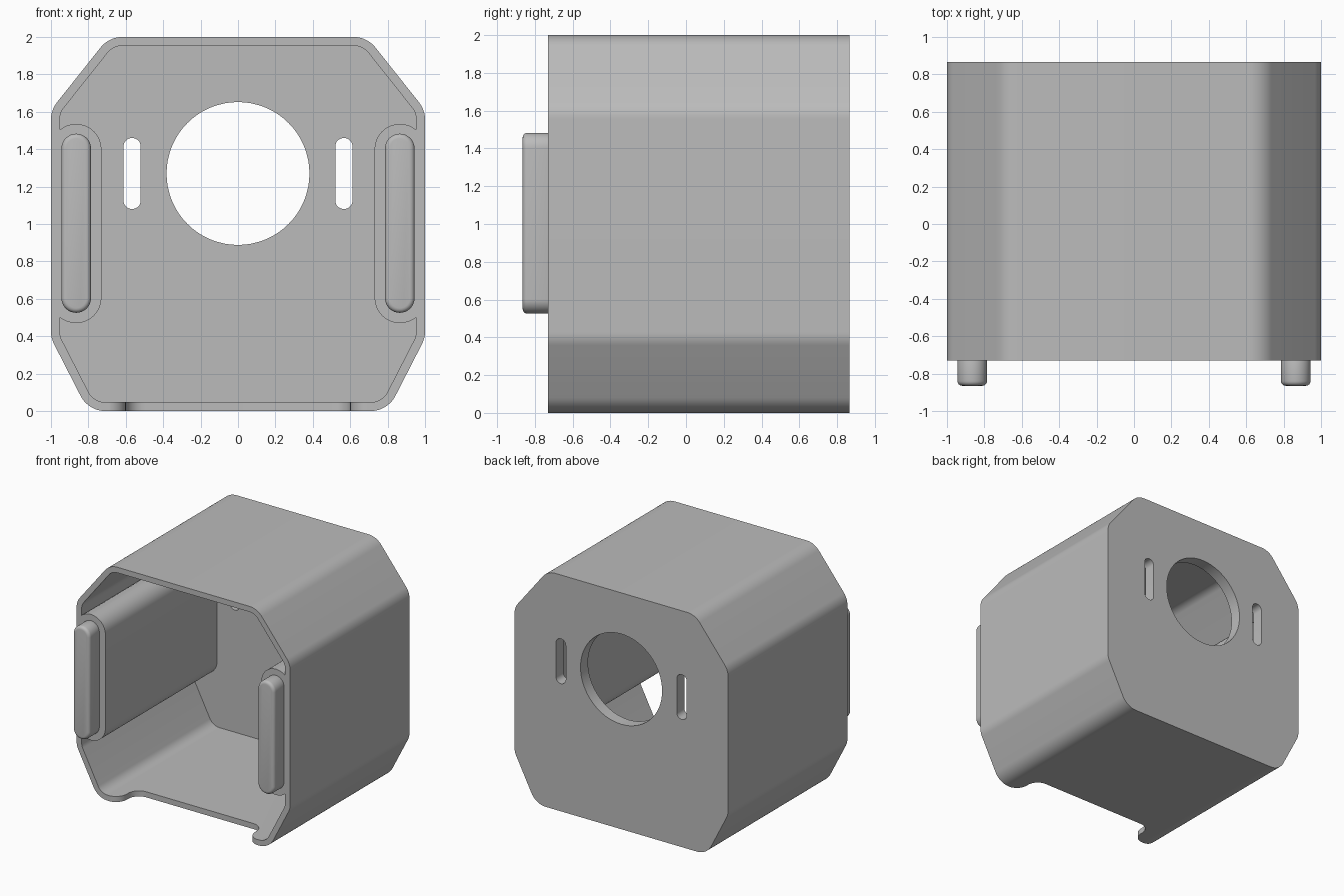
import bpy, bmesh, math
from mathutils import Vector

cube = bpy.data.objects.get("Cube")
if cube:
    bpy.data.objects.remove(cube, do_unlink=True)

FRONT, BACK, TIP = -0.73, 0.865, -0.865
WALL, FLOOR = 0.047, 0.1

grey = bpy.data.materials.new("plain grey")
grey.use_nodes = True
grey.diffuse_color = (0.5, 0.5, 0.5, 1)
grey.node_tree.nodes["Principled BSDF"].inputs["Base Color"].default_value = (0.5, 0.5, 0.5, 1)


def rounded(corners, radius, steps=10):
    """Polygon outline with every corner filleted."""
    pts = [Vector(c) for c in corners]
    out = []
    for i, p in enumerate(pts):
        a = (pts[i - 1] - p).normalized()
        b = (pts[(i + 1) % len(pts)] - p).normalized()
        half = a.angle(b) / 2
        mid = p + (a + b).normalized() * (radius / math.sin(half))
        start = p + a * (radius / math.tan(half)) - mid
        end = p + b * (radius / math.tan(half)) - mid
        sweep = start.angle_signed(end)
        for k in range(steps + 1):
            t = -sweep * k / steps
            c, s = math.cos(t), math.sin(t)
            out.append(mid + Vector((c * start.x - s * start.y, s * start.x + c * start.y)))
    return out


def inset(corners, dist):
    """Move every side of a counter-clockwise polygon inward."""
    pts = [Vector(c) for c in corners]
    out = []
    for i, p in enumerate(pts):
        a = (p - pts[i - 1]).normalized()
        b = (pts[(i + 1) % len(pts)] - p).normalized()
        n = Vector((-a.y, a.x)) + Vector((-b.y, b.x))
        out.append(p + n * (2 * dist / n.length_squared))
    return out


def stadium(x, z0, z1, r, steps=16):
    """Upright slot outline; z0 and z1 are its extreme ends."""
    out = []
    for cz, a0 in ((z1 - r, 0), (z0 + r, math.pi)):
        for k in range(steps + 1):
            t = a0 + math.pi * k / steps
            out.append(Vector((x + r * math.cos(t), cz + r * math.sin(t))))
    return out


def prism(name, outline, lo, hi, axis="Y"):
    """Extrude an outline along Y (outline in xz) or Z (outline in xy)."""
    bm = bmesh.new()
    rings = [[bm.verts.new((p.x, h, p.y) if axis == "Y" else (p.x, p.y, h)) for p in outline]
             for h in (lo, hi)]
    for ring in rings:
        bm.faces.new(ring)
    n = len(outline)
    for i in range(n):
        j = (i + 1) % n
        bm.faces.new((rings[0][i], rings[0][j], rings[1][j], rings[1][i]))
    bmesh.ops.recalc_face_normals(bm, faces=bm.faces)
    mesh = bpy.data.meshes.new(name)
    bm.to_mesh(mesh)
    bm.free()
    mesh.materials.append(grey)
    obj = bpy.data.objects.new(name, mesh)
    bpy.context.collection.objects.link(obj)
    return obj


def activate(obj):
    bpy.ops.object.select_all(action="DESELECT")
    obj.select_set(True)
    bpy.context.view_layer.objects.active = obj


def cut(target, cutter):
    mod = target.modifiers.new("cut", "BOOLEAN")
    mod.operation, mod.solver, mod.object = "DIFFERENCE", "EXACT", cutter
    activate(target)
    bpy.ops.object.modifier_apply(modifier=mod.name)
    bpy.data.objects.remove(cutter, do_unlink=True)


def smooth(obj):
    activate(obj)
    bpy.ops.object.shade_smooth_by_angle(angle=math.radians(30))


# Eight-sided housing, counter-clockwise
right_half = [(0.8, 0), (1, 0.39), (1, 1.61), (0.69, 2)]
octagon = right_half + [(-x, z) for x, z in reversed(right_half)]
housing = prism("housing", rounded(octagon, 0.15), FRONT, BACK)

# Cavity open at the front, leaving a rail along each side wall
cavity = prism("cavity", rounded(inset(octagon, WALL), 0.1), FRONT - 0.1, BACK - FLOOR)
for side in (-1, 1):
    cut(cavity, prism("rail", stadium(side * 0.866, 0.47, 1.535, 0.136), FRONT - 0.2, BACK))
cut(housing, cavity)

# Round opening and two slots in the back wall
circle = [Vector((0.382 * math.cos(t), 1.27 + 0.382 * math.sin(t)))
          for t in (math.tau * k / 64 for k in range(64))]
cut(housing, prism("opening", circle, 0.5, 1))
for side in (-1, 1):
    cut(housing, prism("slot", stadium(side * 0.566, 1.08, 1.46, 0.046), 0.5, 1))

# Wide notch with soft shoulders in the front of the floor
lip = FRONT - 0.001
half = [(0.6, FRONT + 0.22), (0.6, lip), (0.9, lip), (0.9, lip - 0.3)]
notch = rounded([(-x, y) for x, y in reversed(half)] + half, 0.1)
cut(housing, prism("notch", notch, -0.1, 0.1, "Z"))
smooth(housing)

# Rounded pegs on the front ends of the rails
for side, name in ((-1, "right_peg"), (1, "left_peg")):
    peg = prism(name, stadium(side * 0.865, 0.525, 1.483, 0.079), TIP, FRONT + 0.02)
    bevel = peg.modifiers.new("soft_edge", "BEVEL")
    bevel.width, bevel.segments, bevel.angle_limit = 0.025, 4, math.radians(60)
    activate(peg)
    bpy.ops.object.modifier_apply(modifier=bevel.name)
    smooth(peg)
